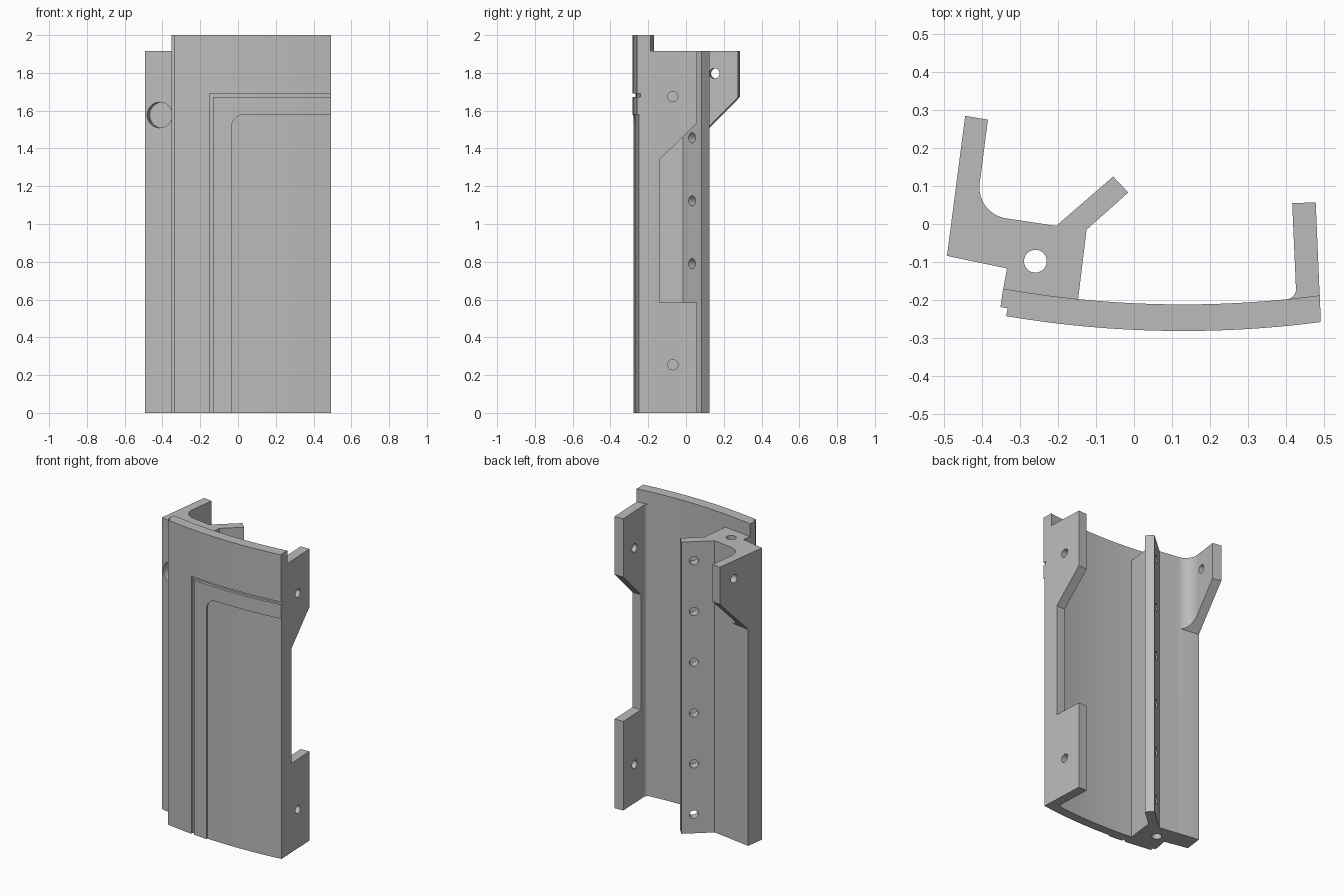
import bpy, bmesh, math
from mathutils import Vector, Matrix

cube = bpy.data.objects.get("Cube")
if cube:
    bpy.data.objects.remove(cube, do_unlink=True)

grey = bpy.data.materials.new("plain_grey")
grey.use_nodes = True
colour = (0.5, 0.5, 0.5, 1)
grey.diffuse_color = colour
grey.node_tree.nodes["Principled BSDF"].inputs["Base Color"].default_value = colour

ARC_CENTRE, OUTER, INNER = Vector((0.13, 2.518)), 2.80, 2.73
HEIGHT, BODY_HEIGHT = 2.0, 1.915


def frame(u, v, origin=(0, 0, 0)):
    """Matrix whose local x, y and z run along u, v and u x v."""
    u, v = Vector(u).normalized(), Vector(v).normalized()
    m = Matrix((u, v, u.cross(v))).transposed().to_4x4()
    m.translation = origin
    return m


PLAN = Matrix.Identity(4)
SIDE = frame((0, 1, 0), (0, 0, 1))        # profile in y, z; depth along +x
FACE = frame((1, 0, 0), (0, 0, 1))        # profile in x, z; depth along -y


def prism(name, points, low, high, matrix=PLAN):
    """Extrude a closed profile from low to high along the frame's z."""
    bm = bmesh.new()
    bottom = [bm.verts.new(matrix @ Vector((p[0], p[1], low))) for p in points]
    top = [bm.verts.new(matrix @ Vector((p[0], p[1], high))) for p in points]
    bm.faces.new(reversed(bottom))
    bm.faces.new(top)
    for i in range(len(points)):
        bm.faces.new((bottom[i - 1], bottom[i], top[i], top[i - 1]))
    bm.normal_update()
    if bm.calc_volume(signed=True) < 0:
        bmesh.ops.reverse_faces(bm, faces=bm.faces)
    mesh = bpy.data.meshes.new(name)
    bm.to_mesh(mesh)
    bm.free()
    mesh.materials.append(grey)
    obj = bpy.data.objects.new(name, mesh)
    bpy.context.collection.objects.link(obj)
    return obj


def combine(target, tool, operation="DIFFERENCE"):
    """Apply a boolean and discard the tool."""
    mod = target.modifiers.new("boolean", "BOOLEAN")
    mod.operation, mod.solver, mod.object = operation, "EXACT", tool
    bpy.context.view_layer.objects.active = target
    bpy.context.view_layer.update()
    bpy.ops.object.modifier_apply(modifier=mod.name)
    bpy.data.objects.remove(tool, do_unlink=True)


def arc(radius, x0, x1, count=28):
    """Plan points on the front curve between two x positions."""
    xs = [x0 + (x1 - x0) * i / count for i in range(count + 1)]
    return [(x, ARC_CENTRE.y - math.sqrt(radius**2 - (x - ARC_CENTRE.x)**2)) for x in xs]


def strip(name, x0, x1, depth, low, high):
    """Curved cutter reaching the given depth into the front face."""
    return prism(name, arc(OUTER - depth, x0, x1) + arc(OUTER + 0.08, x1, x0), low, high)


def fillet(before, corner, after, tangent, count=10):
    """Round a profile corner."""
    p = Vector(corner)
    d1, d2 = (Vector(before) - p).normalized(), (Vector(after) - p).normalized()
    centre = p + (d1 + d2) * tangent / (1 + d1.dot(d2))
    a, b = p + d1 * tangent - centre, p + d2 * tangent - centre
    return [centre + a.lerp(b, i / count).normalized() * a.length for i in range(count + 1)]


def drill(target, radius, low, high, matrix):
    ring = [(radius * math.cos(i * math.tau / 32), radius * math.sin(i * math.tau / 32))
            for i in range(32)]
    combine(target, prism("drill", ring, low, high, matrix))


# Curved front plate with a stepped edge
shell = prism("curved_panel_with_bracket",
              arc(OUTER, -0.337, 0.492) + arc(INNER, 0.49, -0.345)
              + [(-0.352, -0.219), (-0.333, -0.222)], 0, HEIGHT)

# Rear bracket: body, side tab and angled fin
fin_root, tab_inner = (-0.205, -0.005), (-0.385, 0.275)
bracket = prism("bracket",
                [(-0.493, -0.084), (-0.335, -0.117), (-0.346, -0.18), (-0.33, -0.2),
                 (-0.15, -0.22), (-0.125, -0.015), (-0.015, 0.083), (-0.055, 0.125), fin_root]
                + fillet(fin_root, (-0.417, 0.027), tab_inner, 0.08)
                + [tab_inner, (-0.445, 0.285)], 0, BODY_HEIGHT)

# The tab only keeps its upper part, with a sloping lower edge
outward = (0.147, 0.989, 0)
combine(bracket, prism("tab_cutter", [(0.001, -0.1), (0.5, -0.1), (0.5, 1.92), (0.001, 1.421)],
                       -0.5, -0.01, frame(outward, (0, 0, 1), (*fin_root, 0))))

# Bracket holes: vertical bore, tab hole, row through the fin, front recess
drill(bracket, 0.03, -0.1, 2.1, frame((1, 0, 0), (0, 1, 0), (-0.26, -0.098, 0)))
drill(bracket, 0.027, -0.1, 0.1, frame(outward, (0, 0, 1), (-0.43, 0.155, 1.797)))
for i in range(6):
    drill(bracket, 0.027, -0.1, 0.1,
          frame((0.75, 0.66, 0), (0, 0, 1), (-0.088, 0.05, 0.123 + i / 3)))
drill(bracket, 0.068, -0.07, 0.1, frame((0.98, -0.2, 0), (0, 0, 1), (-0.415, -0.101, 1.577)))
combine(shell, bracket, "UNION")

# Side flange with a window and two holes
flange_tip, flange_root = (0.417, 0.055), (0.428, -0.196)
flange = prism("flange",
               fillet(flange_tip, flange_root, (0.3, -0.207), 0.025)
               + [(0.4, -0.217), (0.46, -0.217), (0.4895, -0.192), (0.479, 0.057), flange_tip],
               0, BODY_HEIGHT)
combine(flange, prism("window", [(0.2, 1.675), (-0.14, 1.34), (-0.14, 0.585), (0.2, 0.585)],
                      0.35, 0.6, SIDE))
for z in (0.255, 1.675):
    drill(flange, 0.027, 0.3, 0.6, frame((0, 1, 0), (0, 0, 1), (0, -0.07, z)))
combine(shell, flange, "UNION")

# Groove around the front panel
combine(shell, strip("upright_groove", -0.152, -0.132, 0.017, -0.1, 1.69))
combine(shell, strip("level_groove", -0.152, 0.6, 0.017, 1.672, 1.69))

# Shallow front recess with a rounded corner
corner = fillet((-0.035, 0), (-0.035, 1.58), (0.6, 1.58), 0.07)
recess = prism("recess", [(0.6, -0.1), (-0.035, -0.1)] + corner + [(0.6, 1.58)], 0.1, 0.5, FACE)
combine(recess, strip("recess_depth", -0.1, 0.7, 0.009, -0.2, 1.8), "INTERSECT")
combine(shell, recess)

bpy.ops.object.select_all(action="DESELECT")
shell.select_set(True)
bpy.context.view_layer.objects.active = shell
bpy.ops.object.shade_smooth_by_angle(angle=math.radians(30))
